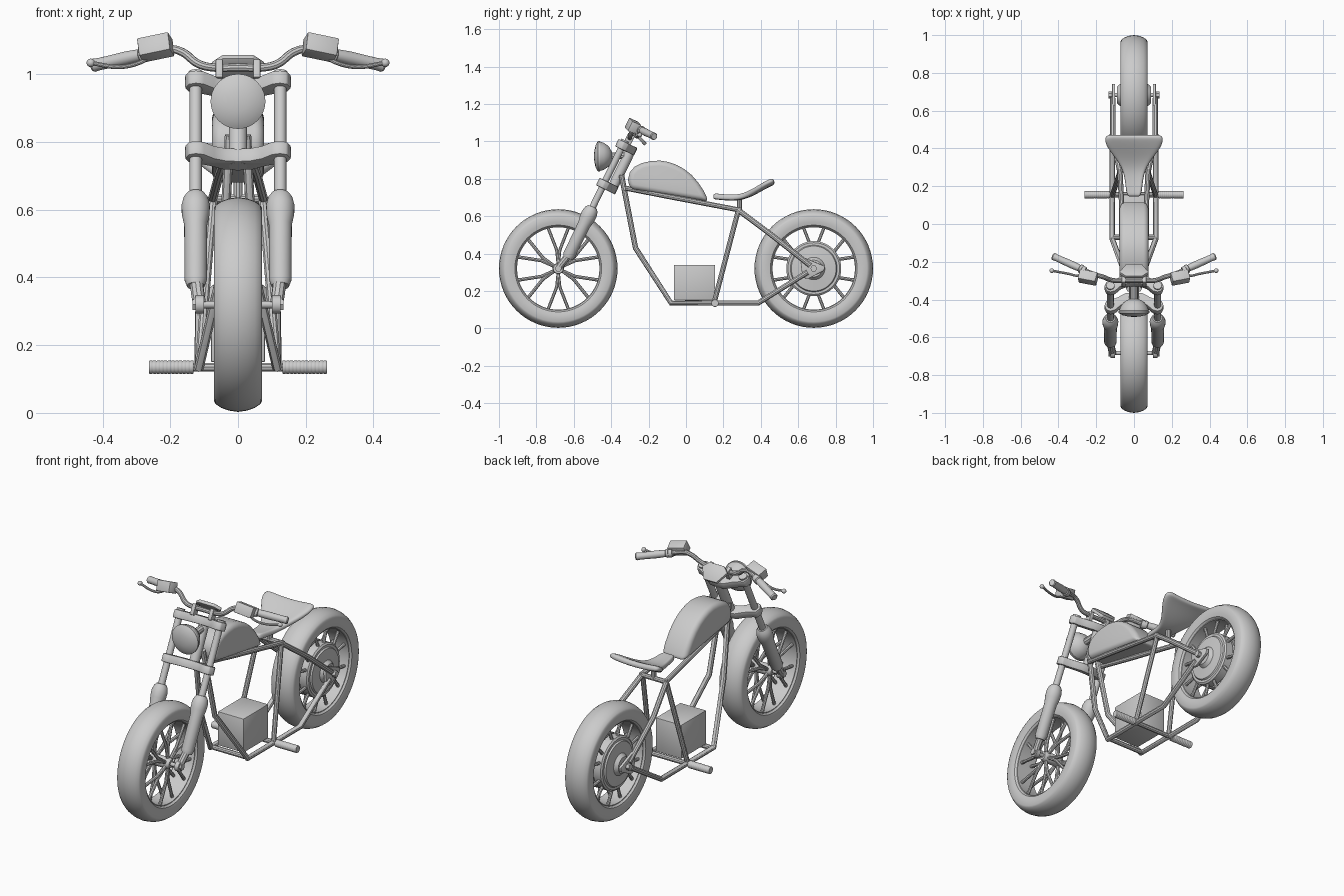
import bpy, bmesh
from math import radians, cos, sin, pi
from mathutils import Vector as V, Matrix

if "Cube" in bpy.data.objects:
    bpy.data.objects.remove(bpy.data.objects["Cube"])


def finish(ob, angle=35):
    bpy.ops.object.select_all(action='DESELECT')
    ob.select_set(True)
    bpy.context.view_layer.objects.active = ob
    bpy.ops.object.convert(target='MESH')
    bpy.ops.object.shade_smooth_by_angle(angle=radians(angle))
    return ob


def from_bm(name, bm):
    me = bpy.data.meshes.new(name)
    bmesh.ops.recalc_face_normals(bm, faces=bm.faces)
    bm.to_mesh(me)
    bm.free()
    ob = bpy.data.objects.new(name, me)
    bpy.context.collection.objects.link(ob)
    return ob


def tube(name, paths, r, mirror=True, smooth=False, res=3):
    cu = bpy.data.curves.new(name, 'CURVE')
    cu.dimensions, cu.bevel_depth, cu.bevel_resolution = '3D', r, res
    cu.use_fill_caps, cu.resolution_u = True, 6
    if mirror:
        paths = paths + [[(-x, y, z) for x, y, z in p] for p in paths]
    for p in paths:
        s = cu.splines.new('BEZIER' if smooth else 'POLY')
        pts = s.bezier_points if smooth else s.points
        pts.add(len(p) - 1)
        for q, c in zip(pts, p):
            if smooth:
                q.co = c
                q.handle_left_type = q.handle_right_type = 'AUTO'
            else:
                q.co = (*c, 1)
    ob = bpy.data.objects.new(name, cu)
    bpy.context.collection.objects.link(ob)
    return finish(ob)


def lathe(name, prof, origin, axis=(1, 0, 0), steps=32, closed=False):
    bm = bmesh.new()
    vs = [bm.verts.new((r, 0, h)) for r, h in prof]
    es = [bm.edges.new(p) for p in zip(vs, vs[1:])]
    if closed:
        es.append(bm.edges.new((vs[-1], vs[0])))
    bmesh.ops.spin(bm, geom=vs + es, cent=(0, 0, 0), axis=(0, 0, 1), angle=2 * pi, steps=steps)
    bmesh.ops.remove_doubles(bm, verts=bm.verts, dist=1e-5)
    bm.transform(Matrix.Translation(origin) @ V(axis).to_track_quat('Z', 'Y').to_matrix().to_4x4())
    return finish(from_bm(name, bm))


def prism(name, pts, half, origin, ax, bevel=0.006, seg=3):
    """Outline in the plane ax[0], ax[1], extruded both ways along ax[2]."""
    bm = bmesh.new()
    a, b, c = (V(k) for k in ax)
    pos = lambda p, h: V(origin) + a * p[0] + b * p[1] + c * h
    lo = [bm.verts.new(pos(p, -half)) for p in pts]
    hi = [bm.verts.new(pos(p, half)) for p in pts]
    bm.faces.new(lo)
    bm.faces.new(hi)
    for i in range(len(pts)):
        j = (i + 1) % len(pts)
        bm.faces.new((lo[i], lo[j], hi[j], hi[i]))
    ob = from_bm(name, bm)
    m = ob.modifiers.new('bevel', 'BEVEL')
    m.width, m.segments, m.limit_method, m.angle_limit = bevel, seg, 'ANGLE', radians(42)
    return finish(ob)


X, Y, Z = (1, 0, 0), (0, 1, 0), (0, 0, 1)
D, N = V((0, .439, .899)), V((0, -.899, .439))    # fork direction and its forward normal
fork_y = lambda z: -.335 + .488 * (z - .985)
rect = lambda w, h: [(-w, -h), (w, -h), (w, h), (-w, h)]

# wheels: tyre, rim, Y-shaped spokes, hub, axle
half = [(.224, .056), (.232, .066), (.25, .07), (.285, .071), (.294, .066), (.305, .05), (.313, .028)]
tyre = half + [(.317, 0)] + [(r, -h) for r, h in reversed(half)]
for name, y in (('front', -.683), ('rear', .683)):
    c = V((0, y, .32))
    lathe(name + '_tyre', tyre, c, steps=64, closed=True)
    lathe(name + '_rim', [(.22, -.056), (.22, .056), (.23, .056), (.23, -.056)], c, steps=64, closed=True)
    paths = []
    for i in range(6):
        a = radians(30 + 60 * i)
        p = lambda r, t, x: (x, y + r * cos(a + radians(t)), .32 + r * sin(a + radians(t)))
        for t in (-14, 14):
            paths.append([p(.02, 0, .042), p(.1, t * .35, .038), p(.224, t, .032)])
    tube(name + '_spokes', paths, .009, res=2)
    lathe(name + '_hub', [(0, -.065), (.022, -.065), (.03, -.05), (.03, .05), (.022, .065), (0, .065)], c)
    lathe(name + '_axle', [(0, -.12), (.011, -.12), (.011, .12), (0, .12)], c, steps=16)
    for s in (-1, 1):
        lathe(name + '_axle_nut', [(0, 0), (.018, 0), (.018, .022), (0, .022)], (s * .113, y, .32), (s, 0, 0), 6)

# rear drums and dropout plates
for s in (-1, 1):
    lathe('rear_drum', [(0, 0), (.147, 0), (.147, .045), (.138, .052), (.125, .052), (.12, .06), (.06, .066),
                        (.045, .085), (0, .085)], (s * .005, .683, .32), (s, 0, 0), 48)
    prism('rear_dropout', [(-.055, .06), (-.07, .03), (-.06, -.05), (-.03, -.055), (.055, -.012), (.06, .012)],
          .008, (s * .108, .683, .32), (Y, Z, X), .003, 2)

# frame
tube('frame_top_tubes', [[(.04, -.325, .75), (.055, -.1, .706), (.075, .29, .632)]], .014)
tube('frame_cradle', [[(.025, -.345, .82), (.045, -.27, .43), (.115, -.08, .135), (.115, .385, .135),
                       (.112, .65, .3)]], .0145)
tube('frame_seat_stays', [[(.075, .28, .632), (.112, .45, .505), (.112, .665, .335)]], .0145)
tube('frame_seat_tubes', [[(.073, .28, .632), (.115, .15, .135)]], .0135)
for n, y, z, w in (('seat', .285, .632, .085), ('lower_front', -.07, .135, .115), ('peg', .155, .135, .14)):
    tube(n + '_cross_tube', [[(-w, y, z), (w, y, z)]], .0135, mirror=False)
tube('seat_post', [[(0, .285, .63), (0, .285, .705)]], .014, mirror=False)

# engine block and foot pegs
prism('engine_block', rect(.11, .095), .08, (0, .045, .245), (Y, Z, X), .004, 2)
for s in (-1, 1):
    ribs = [(0, 0)]
    for i in range(12):
        h = i * .011
        ribs += [(.0185, h), (.02, h + .003), (.02, h + .008), (.0185, h + .0109)]
    lathe('foot_peg', ribs + [(0, .132)], (s * .131, .155, .135), (s, 0, 0), 24)

# tank
prism('fuel_tank', [(-.3, .745), (-.31, .795), (-.3, .835), (-.275, .864), (-.235, .884), (-.19, .894),
                    (-.14, .897), (-.095, .89), (-.05, .874), (-.01, .852), (.03, .82), (.065, .78),
                    (.095, .735), (.122, .677)], .077, (0, 0, 0), (Y, Z, X), .028, 5)

# seat
rows = [(.145, .03, .713), (.165, .042, .712), (.24, .048, .704), (.3, .065, .708), (.36, .108, .733),
        (.41, .147, .762), (.45, .158, .783), (.472, .145, .79)]
bm = bmesh.new()
grid = [[bm.verts.new((w * u / 3, y, z + .012 * (u / 3) ** 2 * w / .15)) for u in range(-3, 4)] for y, w, z in rows]
for a, b in zip(grid, grid[1:]):
    for i in range(6):
        bm.faces.new((a[i], a[i + 1], b[i + 1], b[i]))
seat = from_bm('seat', bm)
m = seat.modifiers.new('thick', 'SOLIDIFY')
m.thickness, m.offset = .03, 0
seat.modifiers.new('smooth', 'SUBSURF').levels = 2
seat.location.z = -.008
finish(seat, 60)

# fork legs
for s in (-1, 1):
    at = lambda z: V((s * .125, fork_y(z), z))
    lathe('fork_tube', [(0, 0), (.018, 0), (.018, .46), (0, .46)], at(.59), D, 24)
    lathe('fork_lower', [(0, 0), (.026, 0), (.033, .02), (.034, .2), (.041, .235), (.042, .265), (.036, .29),
                         (.025, .305), (0, .305)], at(.375), D, 28)
    tube('fork_lug', [[at(.40), (s * .118, -.665, .345), (s * .113, -.683, .32)]], .02, mirror=False)
    lathe('axle_clamp', [(0, -.012), (.027, -.012), (.027, .012), (0, .012)], (s * .113, -.683, .32))
    lathe('tube_cap', [(0, 0), (.022, 0), (.022, .012), (0, .012)], at(.995), D, 24)

# fork clamps bowed back to the steering stem
r_side = [(0, -.078), (.045, -.074), (.085, -.05), (.12, -.034), (.146, -.027), (.157, 0), (.146, .027), (.125, .035),
          (.1, .028), (.07, .0), (.035, -.015), (0, -.018)]
outline = r_side + [(-x, n) for x, n in reversed(r_side[1:-1])]
for n, z in (('upper', .978), ('lower', .77)):
    prism(n + '_fork_clamp', outline, .022, (0, fork_y(z), z), (X, N, D), .005, 2)
lathe('steering_stem', [(0, 0), (.027, 0), (.027, .27), (0, .27)], V((0, fork_y(.75), .75)) - N * .05, D, 28)

# headlight
lathe('headlight', [(0, -.055), (.025, -.05), (.055, -.033), (.072, -.008), (.078, .012), (.081, .014), (.081, .024),
                    (.076, .027), (.06, .036), (.03, .043), (0, .045)], (0, -.447, .92), (0, -1, 0), 40)
tube('headlight_bracket', [[(0, -.41, .92), (0, -.33, .925)]], .02, mirror=False)

# handlebar and risers
bar = [(.0, -.3, 1.02), (.07, -.3, 1.02), (.115, -.298, 1.03), (.165, -.28, 1.066), (.2, -.27, 1.075),
       (.27, -.243, 1.06), (.42, -.175, 1.028)]
tube('handlebar', [[(-x, y, z) for x, y, z in reversed(bar[1:])] + bar], .0125, mirror=False, smooth=True)
for s in (-1, 1):
    prism('riser', rect(.02, .03), .011, (s * .055, -.304, 1.01), (N, D, X), .004, 2)
    g = V((s * .155, .07, -.034))
    e = g.normalized()
    lathe('grip', [(0, 0), (.023, 0), (.023, .012), (.018, .016), (.02, .06), (.018, .15), (.02, .168), (.016, .174),
                   (0, .174)], (s * .275, -.24, 1.06), e, 24)
    u = V((s * .96, .18, -.2)).normalized()
    w = u.cross(V((0, .4, .9))).normalized()
    prism('switch_box', rect(.048, .028), .029, (s * .243, -.283, 1.08), (u, w, u.cross(w)), .004, 2)
    tube('lever', [[(s * .255, -.268, 1.055), (s * .29, -.275, 1.035), (s * .35, -.263, 1.022),
                    (s * .435, -.247, 1.034)]], .0065, mirror=False, smooth=True)
    lathe('lever_ball', [(.0125 * sin(i * pi / 8), -.0125 * cos(i * pi / 8)) for i in range(9)],
          (s * .435, -.247, 1.034), X, 16)
    lathe('lever_mount', [(0, 0), (.022, 0), (.022, .025), (0, .025)], (s * .258, -.25, 1.062), e, 20)

# gauge panel facing the rider
gv = V((0, -.68, .73))
prism('gauge_panel', [(-.04, -.05), (.04, -.05), (.078, .015), (.045, .045), (-.045, .045), (-.078, .015)],
      .009, (0, -.25, 1.02), (X, gv, V(X).cross(gv)), .003, 2)
